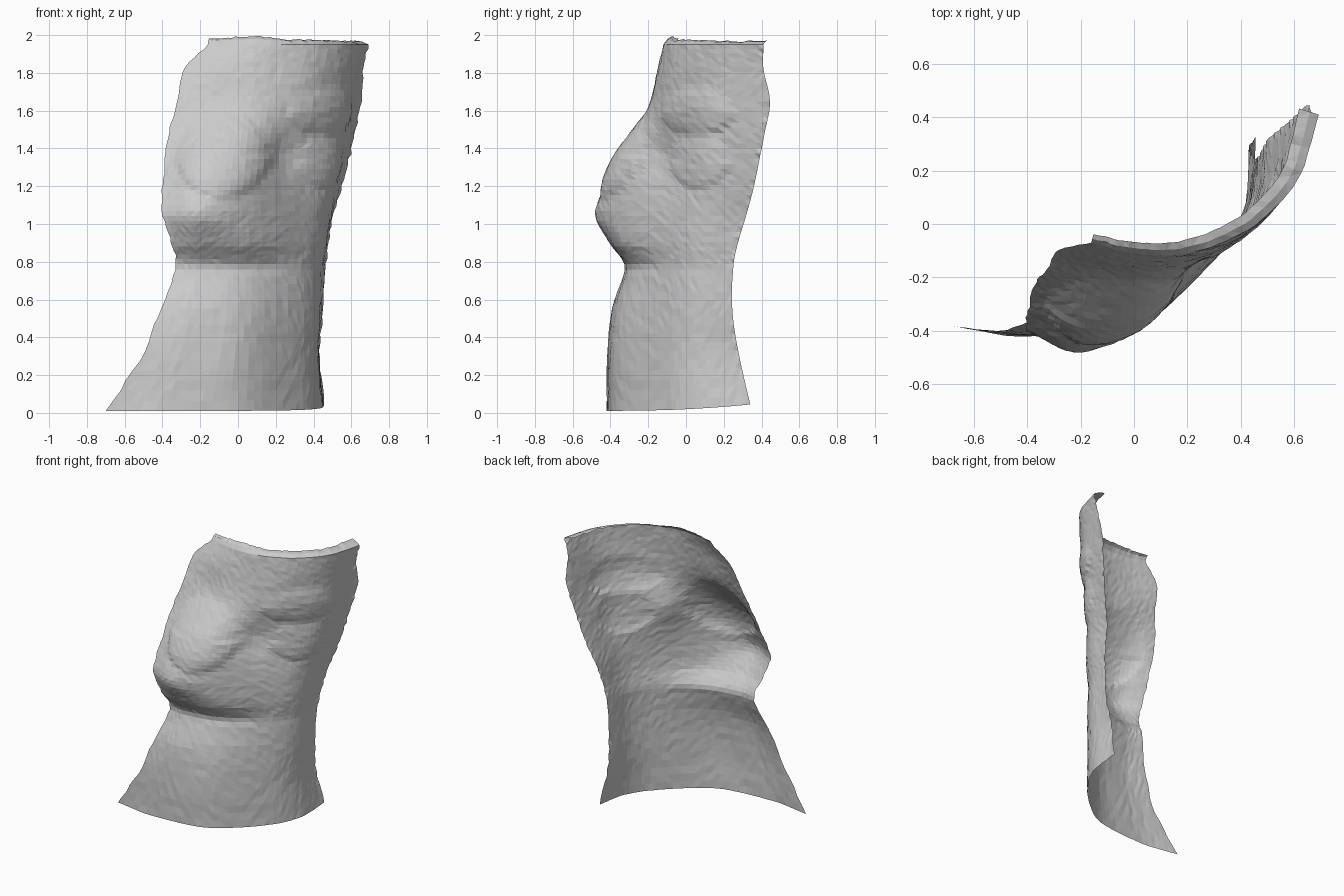
import bpy, bmesh, math, random
from mathutils import Vector

if "Cube" in bpy.data.objects:
    bpy.data.objects.remove(bpy.data.objects["Cube"])

random.seed(4)
NU, NV = 40, 60

# Horizontal sections: z, then five (x, y) points from the left edge to the right edge
SECTIONS = [
    (0.01, -.70, -.38, -.40, -.42, .00, -.37, .30, -.13, .455, .34),
    (0.30, -.51, -.40, -.28, -.415, .02, -.365, .29, -.14, .43, .28),
    (0.55, -.41, -.37, -.22, -.39, .04, -.33, .29, -.135, .45, .245),
    (0.77, -.33, -.31, -.20, -.325, .04, -.28, .29, -.12, .465, .25),
    (0.90, -.35, -.37, -.20, -.405, .06, -.34, .32, -.11, .48, .275),
    (1.05, -.40, -.40, -.20, -.48, .05, -.37, .33, -.10, .505, .32),
    (1.20, -.40, -.34, -.20, -.43, .05, -.36, .33, -.08, .55, .36),
    (1.35, -.385, -.27, -.18, -.355, .06, -.31, .33, -.065, .59, .39),
    (1.50, -.36, -.21, -.15, -.255, .08, -.24, .34, -.07, .625, .42),
    (1.65, -.32, -.165, -.12, -.18, .10, -.18, .36, -.075, .65, .445),
    (1.82, -.28, -.10, -.08, -.145, .14, -.14, .40, -.05, .665, .41),
    (1.95, -.16, -.07, .00, -.11, .20, -.11, .43, -.02, .69, .41),
]


def spline(pts, t):
    """Point at t (0..1) on a smooth curve through pts."""
    n = len(pts) - 1
    i = min(int(t * n), n - 1)
    f = t * n - i
    p1, p2 = pts[i], pts[i + 1]
    p0 = pts[i - 1] if i > 0 else p1 * 2 - p2
    p3 = pts[i + 2] if i + 2 <= n else p2 * 2 - p1
    return 0.5 * (p1 * 2 + (p2 - p0) * f + (p0 * 2 - p1 * 5 + p2 * 4 - p3) * f * f
                  + (p1 * 3 - p0 - p2 * 3 + p3) * f ** 3)


def lobe(a, z, ca, cz, ra, rz, height):
    """Rounded bulge with a crisp lower lip and a soft upper slope."""
    r = ((a - ca) / ra) ** 2 + ((z - cz) / rz) ** 2
    if r >= 1:
        return 0
    return height * ((1 - r) ** 0.5 if z < cz else (1 - r))


def dent(a, z, ca, cz, ra, rz, depth):
    return -depth * math.exp(-((a - ca) / ra) ** 2 - ((z - cz) / rz) ** 2)


def relief(p):
    x, y, z = p
    side = y if x > 0.28 else -9
    return (lobe(x, z, -.08, 1.37, .25, .23, .035)          # left breast
            + lobe(side, z, .07, 1.34, .16, .15, .022)      # right breast
            + lobe(side, z, .06, 1.60, .20, .13, .022)      # chest above it
            + dent(x, z, .25, 1.36, .07, .13, .025)         # cleavage
            + dent(x, z, .05, .77, .3, .03, .008))          # waist crease


# Section curves, with an extra point that rounds the flank
columns = []
for z, *c in SECTIONS:
    pts = [Vector((c[i], c[i + 1], z)) for i in range(0, 10, 2)]
    d = pts[4] - pts[3]
    pts.insert(4, (pts[3] + pts[4]) / 2 + Vector((d.y, -d.x, 0)) * 0.12)
    columns.append(pts)

# Loft the sheet
rows = []
for v in range(NV + 1):
    t = v / NV
    ctrl = [spline([s[k] for s in columns], t) for k in range(6)]
    row = []
    for u in range(NU + 1):
        s = u / NU
        p = spline(ctrl, s)
        tan = spline(ctrl, min(s + .01, 1)) - spline(ctrl, max(s - .01, 0))
        out = Vector((tan.y, -tan.x, 0)).normalized()
        p += out * (relief(p) + random.uniform(-.002, .002))
        p.z += .035 * s ** 4 * max(0, 1 - t * 8)
        # Ragged side edges
        if u in (0, NU) and 0 < v < NV:
            p.x += random.uniform(-.006, .006)
        row.append((p, out))
    rows.append(row)

# Top rim folded inward
for inset, rise in ((.025, .025), (.03, .008)):
    row = []
    for u, (p, out) in enumerate(rows[-1]):
        s = u / NU
        k = .6 + .8 * s
        crown = .012 * math.exp(-((s - .28) / .15) ** 2)
        row.append((p - out * inset * k + Vector((0, 0, rise * (1 - .5 * s) + crown * .6
                    + random.uniform(-.003, .003))), out))
    rows.append(row)

bm = bmesh.new()
grid = [[bm.verts.new((p.x, p.y, min(max(p.z, 0), 2))) for p, _ in row] for row in rows]
for a, b in zip(grid, grid[1:]):
    for u in range(NU):
        bm.faces.new((a[u], a[u + 1], b[u + 1], b[u]))
bmesh.ops.triangulate(bm, faces=bm.faces[:])
mesh = bpy.data.meshes.new("torso_shell")
bm.to_mesh(mesh)
bm.free()
bpy.context.collection.objects.link(bpy.data.objects.new("torso_shell", mesh))
